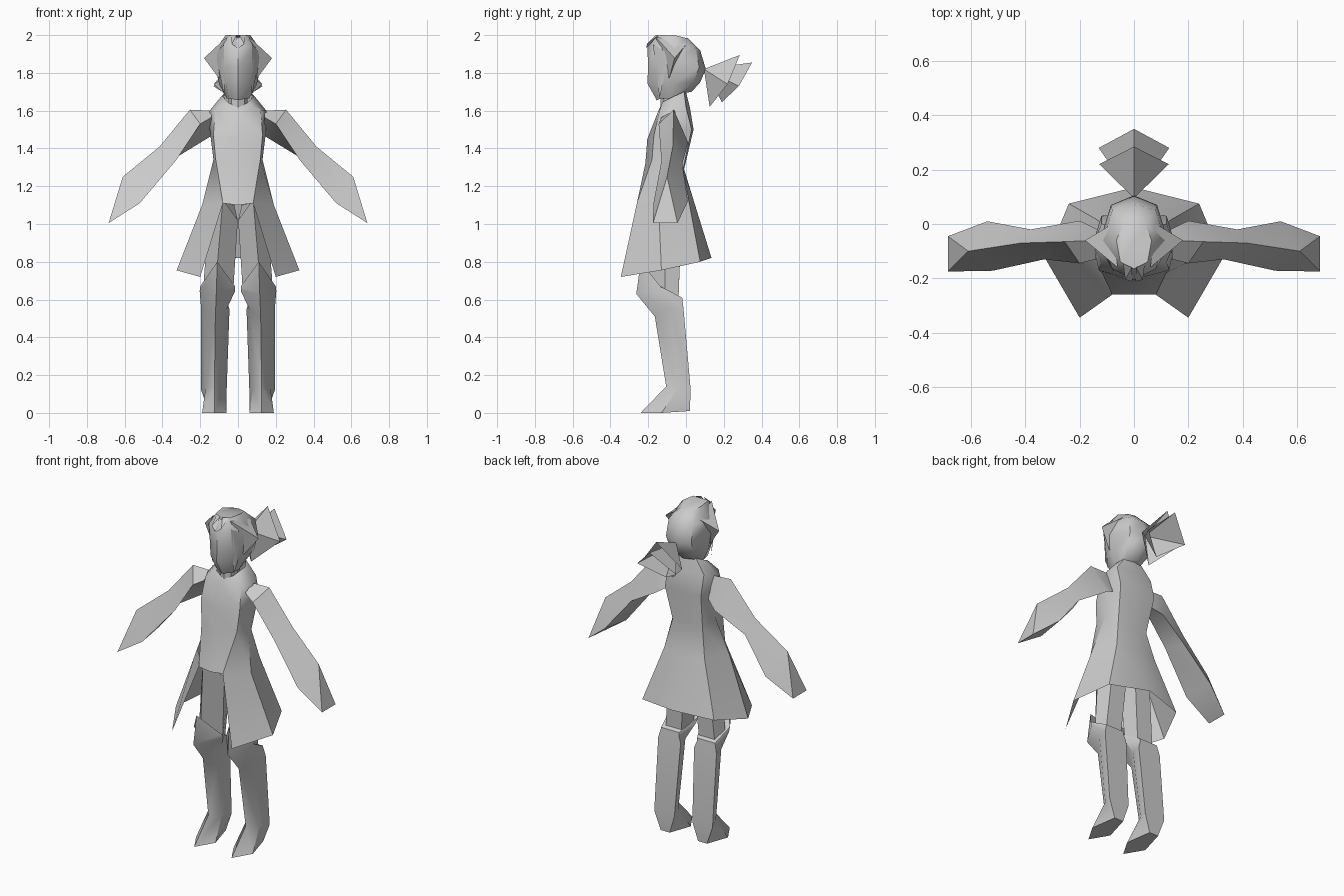
import bpy, bmesh, math

mat = bpy.data.materials.new("light grey")
mat.diffuse_color = (0.6, 0.6, 0.6, 1)


def finish(name, bm, mirror=False, angle=32):
    bmesh.ops.recalc_face_normals(bm, faces=bm.faces)
    me = bpy.data.meshes.new(name)
    bm.to_mesh(me)
    bm.free()
    me.materials.append(mat)
    ob = bpy.data.objects.new(name, me)
    bpy.context.collection.objects.link(ob)
    bpy.ops.object.select_all(action='DESELECT')
    ob.select_set(True)
    bpy.context.view_layer.objects.active = ob
    bpy.ops.object.shade_smooth_by_angle(angle=math.radians(angle))
    if mirror:
        m = ob.modifiers.new("mirror", 'MIRROR')
        m.use_mirror_merge = False
    return ob


def loft(name, rings, mirror=False, cap_start=True, cap_end=True, drop=None, angle=32):
    """Skin a stack of closed rings; drop = index of a last-ring vertex to cut away."""
    bm = bmesh.new()
    vs = [[bm.verts.new(p) for p in r] for r in rings]
    n = len(rings[0])
    for a, b in zip(vs, vs[1:]):
        for i in range(n):
            j = (i + 1) % n
            bm.faces.new((a[i], a[j], b[j], b[i]))
    if cap_start:
        bm.faces.new(vs[0])
    if cap_end:
        bm.faces.new(vs[-1])
    if drop is not None:
        bmesh.ops.delete(bm, geom=[vs[-1][drop]], context='VERTS')
    bmesh.ops.remove_doubles(bm, verts=bm.verts, dist=0.0005)
    return finish(name, bm, mirror, angle)


def whole(half):
    """Half ring from front centre to back centre, completed on the other side."""
    return half + [(-x, y, z) for x, y, z in half[-2:0:-1]]


def shell(name, pts, faces, mirror=False):
    bm = bmesh.new()
    v = [bm.verts.new(p) for p in pts]
    for f in faces:
        bm.faces.new([v[i] for i in f])
    return finish(name, bm, mirror, 20)


# Coat: collar, shoulder, chest, waist, hip, hem, open at the front
coat = [
    [(0, -.135, 1.615), (.055, -.125, 1.645), (.085, -.055, 1.68), (.06, -.01, 1.7), (0, 0, 1.7)],
    [(0, -.15, 1.59), (.12, -.14, 1.6), (.15, -.07, 1.6), (.12, 0, 1.62), (0, .02, 1.62)],
    [(0, -.205, 1.45), (.13, -.17, 1.47), (.15, -.07, 1.5), (.12, .03, 1.5), (0, .04, 1.5)],
    [(0, -.215, 1.32), (.118, -.18, 1.34), (.13, -.09, 1.34), (.1, -.015, 1.29), (0, -.01, 1.29)],
    [(0, -.26, 1.1), (.08, -.26, 1.11), (.19, -.145, 1.1), (.135, .015, 1.12), (0, .045, 1.11)],
    [(0, -.345, .72), (.2, -.345, .72), (.325, -.13, .755), (.24, .075, .8), (0, .135, .82)],
]
loft("coat", [whole(r) for r in coat], cap_start=False, cap_end=False, drop=0, angle=48)

# Neck
loft("neck", [[(.05 * math.cos(a * math.pi / 4), -.075 + .06 * math.sin(a * math.pi / 4), z)
               for a in range(8)] for z in (1.58, 1.72)])

# Head
head = [
    [(0, -.155, 1.655), (.05, -.135, 1.665), (.06, -.08, 1.665), (.05, 0, 1.695), (0, .03, 1.7)],
    [(0, -.205, 1.745), (.065, -.17, 1.755), (.1, -.07, 1.74), (.08, .04, 1.75), (0, .075, 1.75)],
    [(0, -.2, 1.83), (.08, -.155, 1.83), (.125, -.06, 1.85), (.085, .07, 1.83), (0, .105, 1.82)],
    [(0, -.205, 1.94), (.08, -.165, 1.94), (.115, -.06, 1.93), (.08, .05, 1.93), (0, .075, 1.92)],
    [(0, -.165, 1.985), (.05, -.14, 2.0), (.065, -.06, 2.0), (.04, 0, 1.985), (0, .01, 1.985)],
]
loft("head", [whole(r) for r in head], angle=48)

# Flared hair at the temples, long cheek locks, parted fringe
tetra = [(0, 1, 2), (0, 2, 3), (0, 3, 1), (1, 3, 2)]
shell("temple_hair", [(.06, -.16, 1.99), (.08, 0, 1.95), (.18, -.06, 1.878), (.1, -.09, 1.77)],
      tetra, True)
shell("cheek_lock", [(.075, -.175, 1.95), (.12, -.09, 1.9), (.1, -.13, 1.85), (.07, -.14, 1.665)],
      tetra, True)
shell("fringe", [(.008, -.16, 2.0), (.04, -.145, 2.0), (.032, -.205, 1.955), (.005, -.212, 1.93)],
      tetra, True)

# Ponytail: two open kite-shaped tufts
for name, top, side, low in (
        ("ponytail_front", (0, .285, 1.895), (.128, .22, 1.74), (0, .125, 1.62)),
        ("ponytail_back", (0, .35, 1.855), (.13, .28, 1.73), (0, .19, 1.645))):
    shell(name, [(0, .095, 1.82), top, side, low, (-side[0], side[1], side[2])],
          [(0, 1, 2), (0, 2, 3), (0, 3, 4), (0, 4, 1)])

# Sleeves: triangular section (ridge, front, back) ending in a slanted cuff
tip = (.61, -.1, 1.25)
loft("sleeve", [
    [(.14, -.06, 1.6), (.14, -.13, 1.565), (.135, -.02, 1.47)],
    [(.255, -.065, 1.605), (.2, -.145, 1.53), (.2, .012, 1.43)],
    [(.415, -.07, 1.41), (.33, -.13, 1.335), (.38, -.02, 1.32)],
    [tip, (.52, -.172, 1.11), (.54, .01, 1.12)],
    [tip, (.685, -.175, 1.005), (.685, -.045, 1.005)],
], mirror=True, cap_end=False)
# Cuff closing face
shell("cuff", [tip, (.685, -.175, 1.005), (.685, -.045, 1.005)], [(0, 2, 1)], True)

# Thighs: ridge, outer, back outer, back inner, inner
loft("thigh", [
    [(.08, -.22, 1.13), (.15, -.12, 1.12), (.12, -.02, 1.12), (.02, -.02, 1.1), (.001, -.13, 1.02)],
    [(.12, -.19, .66), (.185, -.11, .65), (.165, -.04, .6), (.06, -.04, .6), (.025, -.11, .65)],
], mirror=True)

# Boots: slanted rim, knee, shin, ankle, sole
loft("boot", [
    [(.11, -.24, .8), (.2, -.135, .67), (.18, -.02, .61), (.06, -.02, .61), (.015, -.135, .67)],
    [(.115, -.263, .63), (.203, -.12, .645), (.185, -.018, .59), (.06, -.018, .59), (.015, -.12, .645)],
    [(.12, -.165, .51), (.18, -.08, .55), (.195, -.013, .55), (.045, -.013, .55), (.06, -.08, .55)],
    [(.125, -.105, .14), (.172, -.04, .13), (.195, .025, .12), (.06, .025, .12), (.08, -.04, .13)],
    [(.125, -.24, 0), (.19, -.13, 0), (.155, .02, .01), (.095, .02, .01), (.06, -.13, 0)],
], mirror=True)
